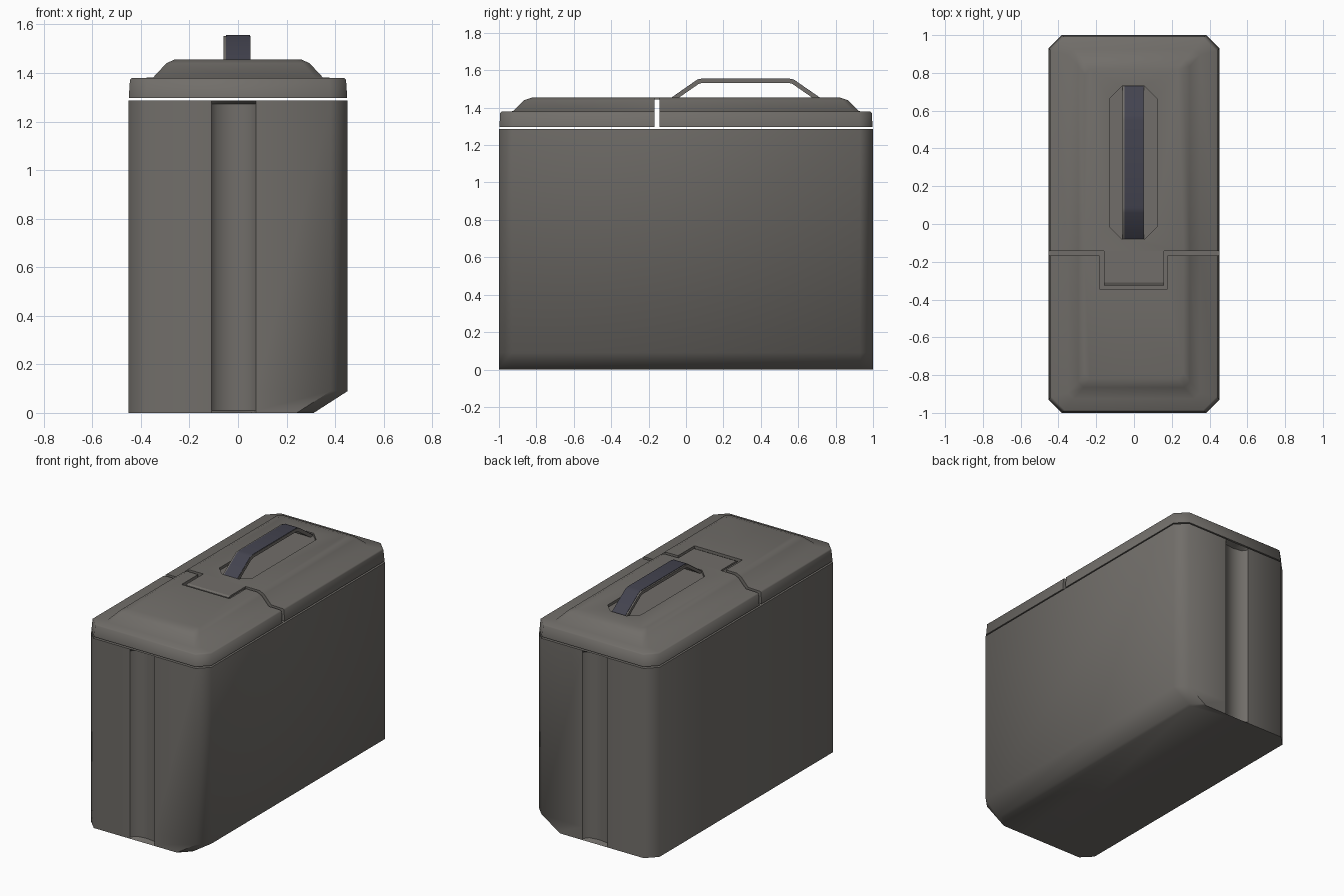
import bpy, bmesh, math

if "Cube" in bpy.data.objects:
    bpy.data.objects.remove(bpy.data.objects["Cube"])


def material(name, color):
    m = bpy.data.materials.new(name)
    m.diffuse_color = (*color, 1)
    m.use_nodes = True
    m.node_tree.nodes["Principled BSDF"].inputs["Base Color"].default_value = m.diffuse_color
    return m


GREY = material("warm grey paint", (0.165, 0.155, 0.142))
BLUE = material("dark blue grip", (0.056, 0.056, 0.078))


def finish(name, bm, mat):
    bmesh.ops.recalc_face_normals(bm, faces=bm.faces)
    mesh = bpy.data.meshes.new(name)
    bm.to_mesh(mesh)
    bm.free()
    ob = bpy.data.objects.new(name, mesh)
    bpy.context.collection.objects.link(ob)
    mesh.materials.append(mat)
    return ob


def smooth(ob, angle=50):
    bpy.ops.object.select_all(action='DESELECT')
    ob.select_set(True)
    bpy.context.view_layer.objects.active = ob
    bpy.ops.object.shade_smooth_by_angle(angle=math.radians(angle))


def loft(name, rings, mat):
    """Skin equal-length rings of points and cap both ends."""
    bm = bmesh.new()
    vs = [[bm.verts.new(p) for p in r] for r in rings]
    n = len(vs[0])
    for a, b in zip(vs, vs[1:]):
        for i in range(n):
            bm.faces.new((a[i], a[(i + 1) % n], b[(i + 1) % n], b[i]))
    bm.faces.new(vs[0])
    bm.faces.new(vs[-1])
    return finish(name, bm, mat)


def octagon(hx, hy, c, z, cx=0, cy=0):
    pts = [(hx, -hy + c), (hx, hy - c), (hx - c, hy), (-hx + c, hy),
           (-hx, hy - c), (-hx, -hy + c), (-hx + c, -hy), (hx - c, -hy)]
    return [(x + cx, y + cy, z) for x, y in pts]


def box(name, x0, x1, y0, y1, z0, z1, mat=GREY):
    ring = [(x0, y0), (x1, y0), (x1, y1), (x0, y1)]
    return loft(name, [[(x, y, z) for x, y in ring] for z in (z0, z1)], mat)


def cut(ob, *cutters):
    bpy.context.view_layer.objects.active = ob
    for c in cutters:
        mod = ob.modifiers.new("cut", 'BOOLEAN')
        mod.operation, mod.solver, mod.object = 'DIFFERENCE', 'EXACT', c
        bpy.ops.object.modifier_apply(modifier=mod.name)
    for c in cutters:
        bpy.data.objects.remove(c)


# body: chamfered corners, one bevelled bottom edge, a channel in each end
GROOVE = [(-0.11, 0), (-0.085, 0.035), (-0.02, 0.045), (0.05, 0.035), (0.075, 0)]


def body_ring(z, deep):
    s = 0.14 * max(0, 1 - z / 0.09)
    r = 0.452
    pts = [(r - s, -0.93), (r - s, 0.93), (r - 0.07 - s, 1)]
    pts += [(x, 1 - d * deep) for x, d in reversed(GROOVE)]
    pts += [(-r + 0.07, 1), (-r, 0.93), (-r, -0.93), (-r + 0.07, -1)]
    pts += [(x, -1 + d * deep) for x, d in GROOVE]
    pts += [(r - 0.07 - s, -1)]
    return [(x, y, z) for x, y in pts]


body = loft("body", [body_ring(0, 0), body_ring(0.01, 1), body_ring(0.09, 1),
                     body_ring(1.273, 1), body_ring(1.286, 0)], GREY)
smooth(body)


# lid halves: same raised shape, split across the middle
def lid(name):
    return loft(name, [octagon(0.45, 0.998, 0.07, 1.296),
                       octagon(0.445, 0.993, 0.07, 1.372),
                       octagon(0.437, 0.985, 0.07, 1.379),
                       octagon(0.35, 0.925, 0.03, 1.381),
                       octagon(0.295, 0.865, 0.03, 1.44),
                       octagon(0.262, 0.82, 0.03, 1.455)], GREY)


front_lid = lid("front_lid")
cut(front_lid, box("cutter", -1, 1, -0.168, 2, 1, 2),
    box("cutter", -0.182, 0.178, -0.345, 0, 1, 2))
smooth(front_lid)

rear_lid = lid("rear_lid")
cut(rear_lid, box("cutter", -1, 1, -2, -0.143, 1, 2),
    loft("cutter", [octagon(0.125, 0.405, 0.065, z, -0.004, 0.325)
                    for z in (1.437, 1.6)], GREY))
smooth(rear_lid)

# thin latch tab reaching from the rear lid into the front lid's notch
loft("latch_tab", [[(x, y, z) for y, z in
                    [(-0.142, 1.443), (-0.142, 1.455), (-0.31, 1.455),
                     (-0.325, 1.448), (-0.325, 1.443)]]
                   for x in (-0.16, 0.158)], GREY)

# handle: bent strap with a grip strip on its outer side
OUTER = [(-0.095, 1.437), (-0.072, 1.455), (0.06, 1.547), (0.085, 1.553),
         (0.55, 1.553), (0.577, 1.547), (0.71, 1.455), (0.735, 1.437)]
INNER = [(-0.062, 1.437), (-0.036, 1.455), (0.068, 1.527), (0.09, 1.533),
         (0.545, 1.533), (0.569, 1.527), (0.673, 1.455), (0.7, 1.437)]
STRIP = [(y, z + 0.003) for y, z in OUTER]


def strap(name, top, under, x0, x1, mat):
    section = [[(x0, a, b), (x1, a, b), (x1, c, d), (x0, c, d)]
               for (a, b), (c, d) in zip(top, under)]
    smooth(loft(name, section, mat), 40)


strap("handle", OUTER, INNER, -0.06, 0.052, GREY)
strap("handle_grip_strip", STRIP, OUTER, -0.05, 0.05, BLUE)
